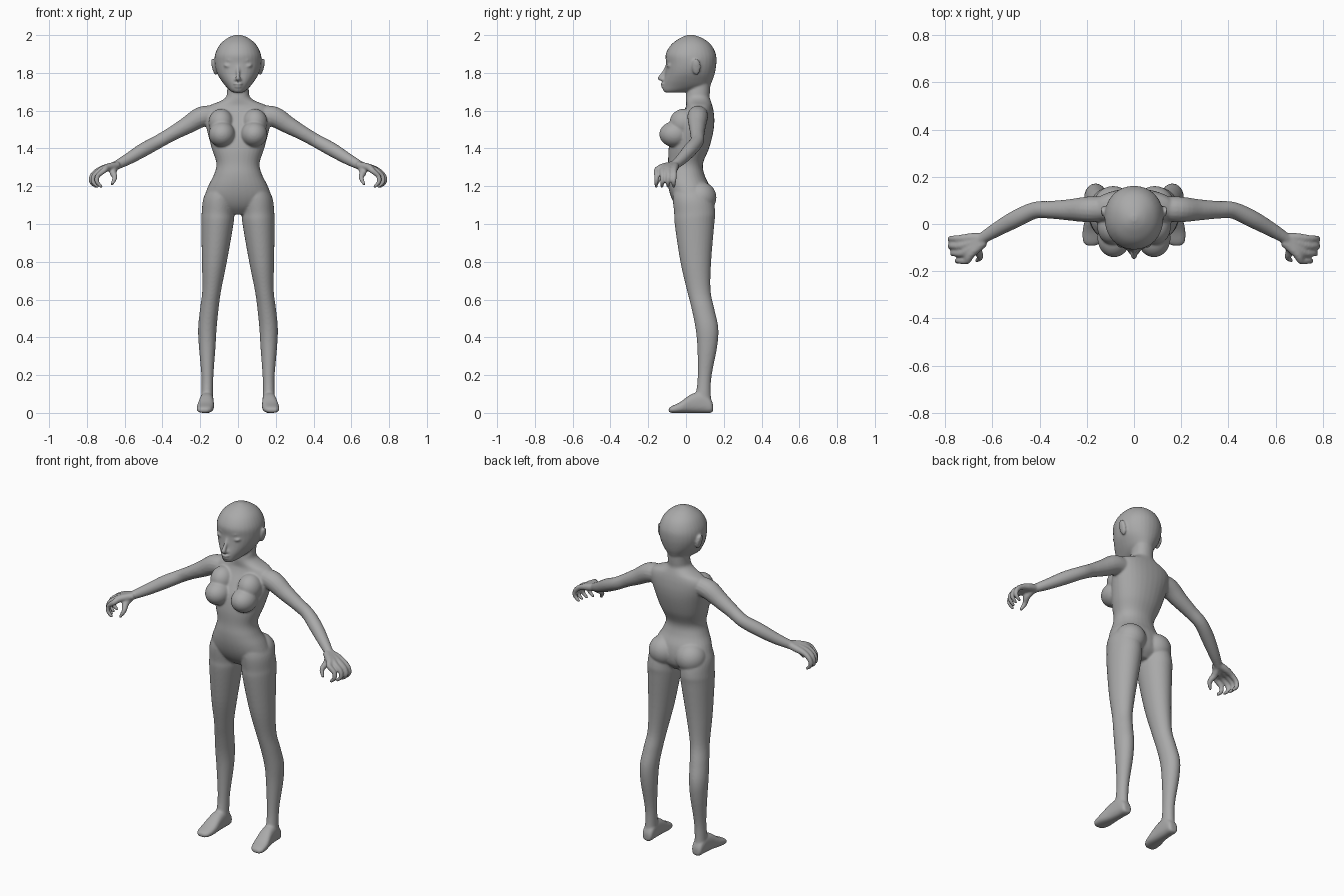
import bpy, bmesh, math
from mathutils import Vector, Matrix

bm = bmesh.new()


def spline(rows, n=5):
    """Catmull-Rom interpolation through rows of numbers."""
    out = []
    for i in range(len(rows) - 1):
        p0, p1 = rows[max(i - 1, 0)], rows[i]
        p2, p3 = rows[i + 1], rows[min(i + 2, len(rows) - 1)]
        for k in range(n):
            t = k / n
            out.append([0.5 * (2 * b + (c - a) * t + (2 * a - 5 * b + 4 * c - d) * t * t
                               + (3 * b - a - 3 * c + d) * t ** 3)
                        for a, b, c, d in zip(p0, p1, p2, p3)])
    return out + [list(rows[-1])]


def skin(rings):
    """Close a stack of point rings into a solid."""
    vs = [[bm.verts.new(p) for p in r] for r in rings]
    n = len(vs[0])
    for a, b in zip(vs, vs[1:]):
        for i in range(n):
            j = (i + 1) % n
            bm.faces.new((a[i], a[j], b[j], b[i]))
    bm.faces.new(vs[0][::-1])
    bm.faces.new(vs[-1])


def loft(rows, s=1, axis='z', power=1.0, n=32):
    """Rows: position along axis, centre x, half width, low side, high side."""
    rings = []
    for t, c, hw, lo, hi in spline(rows):
        ring = []
        for i in range(n):
            a = 2 * math.pi * i / n
            ca = math.copysign(abs(math.cos(a)) ** power, math.cos(a))
            sa = math.copysign(abs(math.sin(a)) ** power, math.sin(a))
            x, u = s * (c + hw * ca), (lo + hi) / 2 + (hi - lo) / 2 * sa
            ring.append((x, u, t) if axis == 'z' else (x, t, u))
        rings.append(ring)
    skin(rings)


def ball(c, r, s=1, tilt=0.0):
    m = (Matrix.Translation((c[0] * s, c[1], c[2])) @ Matrix.Rotation(tilt * s, 4, 'Y')
         @ Matrix.Diagonal((*r, 1)))
    bmesh.ops.create_icosphere(bm, subdivisions=4, radius=1, matrix=m)


def tube(rows, s=1, n=16):
    """Rows: x, y, z, radius."""
    pts = spline(rows)
    P = [Vector((p[0] * s, p[1], p[2])) for p in pts]
    rings = []
    for i, p in enumerate(P):
        d = (P[min(i + 1, len(P) - 1)] - P[max(i - 1, 0)]).normalized()
        u = d.cross(Vector((0.3, 1, 0.1))).normalized()
        v = d.cross(u)
        r = pts[i][3]
        rings.append([p + r * (math.cos(a) * u + math.sin(a) * v)
                      for a in (2 * math.pi * k / n for k in range(n))])
    skin(rings)
    e = rows[-1]
    ball(e[:3], (e[3],) * 3, s)


# torso and neck
loft([(1.75, 0, .056, .03, .13), (1.70, 0, .058, .005, .127), (1.672, 0, .064, .0, .125),
      (1.65, 0, .095, .0, .132), (1.625, 0, .155, .0, .14), (1.59, 0, .178, -.015, .147),
      (1.54, 0, .174, -.045, .15), (1.48, 0, .16, -.075, .143), (1.40, 0, .139, -.092, .122),
      (1.32, 0, .114, -.095, .09), (1.26, 0, .128, -.1, .098), (1.20, 0, .158, -.095, .125),
      (1.14, 0, .175, -.078, .135), (1.09, 0, .15, -.05, .125), (1.05, 0, .06, -.01, .09)],
     power=0.92)

# head
loft([(1.696, 0, .026, -.112, -.02), (1.708, 0, .044, -.122, .05), (1.73, 0, .066, -.122, .12),
      (1.76, 0, .089, -.118, .14), (1.80, 0, .112, -.11, .153), (1.85, 0, .124, -.106, .161),
      (1.90, 0, .121, -.107, .158), (1.95, 0, .096, -.078, .132), (1.985, 0, .055, -.03, .085),
      (2.002, 0, .012, .012, .036)], power=0.95)

# nose and lips
tube([(0, -.1, 1.84, .008), (0, -.117, 1.805, .009), (0, -.138, 1.772, .013)])
ball((0, -.12, 1.764), (.02, .015, .01))
ball((0, -.12, 1.742), (.025, .016, .007))
ball((0, -.118, 1.727), (.021, .016, .007))

for s in (1, -1):
    # eyes, brows and ears
    ball((.05, -.086, 1.836), (.026, .016, .011), s, -.2)
    tube([(.018, -.1, 1.858, .005), (.05, -.094, 1.868, .006), (.083, -.07, 1.866, .004)], s)
    ball((.127, .055, 1.832), (.011, .023, .045), s, .22)

    # chest
    ball((.085, -.06, 1.475), (.07, .081, .068), s)
    ball((.09, -.012, 1.535), (.066, .075, .075), s)

    # hips and legs
    ball((.088, .075, 1.14), (.086, .086, .085), s)
    loft([(1.22, .08, .06, -.06, .1), (1.14, .098, .084, -.07, .14), (1.06, .106, .086, -.063, .155),
          (1.0, .109, .085, -.06, .15), (.8, .125, .066, -.03, .133), (.65, .139, .05, .005, .13),
          (.55, .152, .049, .03, .15), (.45, .162, .049, .05, .171), (.35, .163, .044, .06, .165),
          (.2, .162, .032, .062, .136), (.11, .163, .031, .053, .131), (.04, .164, .034, .03, .137)], s)

    # feet
    loft([(-.092, .181, .02, .004, .024), (-.075, .178, .038, 0, .036), (-.03, .173, .045, 0, .058),
          (.03, .167, .039, 0, .1), (.09, .164, .035, 0, .11), (.13, .163, .031, 0, .075),
          (.143, .163, .02, .008, .045)], s, 'y', .8)

    # arms
    tube([(.11, .065, 1.575, .05), (.19, .062, 1.568, .055), (.27, .06, 1.522, .046),
          (.35, .06, 1.477, .038), (.42, .058, 1.437, .036), (.5, .022, 1.393, .037),
          (.58, -.022, 1.345, .031), (.645, -.062, 1.31, .024)], s)

    # palm and curled fingers
    for k in range(4):
        y = -.062 - .031 * k
        x = .004 - .005 * k * (k - 1)
        tube([(.635, -.058 - .006 * k, 1.312, .02), (.69, -.058 - .022 * k, 1.3, .02),
              (.735 + x, y, 1.284, .016), (.768 + x, y, 1.256, .0135),
              (.773 + x, y - .002, 1.223, .012), (.75 + x, y - .003, 1.199, .009)], s)
    # thumb
    tube([(.65, -.07, 1.305, .02), (.662, -.11, 1.275, .019), (.652, -.14, 1.245, .014),
          (.667, -.155, 1.212, .009)], s)

# one smooth fused skin
bmesh.ops.recalc_face_normals(bm, faces=bm.faces[:])
mesh = bpy.data.meshes.new("body")
bm.to_mesh(mesh)
bm.free()
body = bpy.data.objects.new("body", mesh)
bpy.context.collection.objects.link(body)

grey = bpy.data.materials.new("plain grey")
grey.diffuse_color = (.4, .4, .4, 1)
mesh.materials.append(grey)

fuse = body.modifiers.new("fuse", 'REMESH')
fuse.mode = 'VOXEL'
fuse.voxel_size = .0058
fuse.use_smooth_shade = True
relax = body.modifiers.new("relax", 'SMOOTH')
relax.factor = .5
relax.iterations = 7
